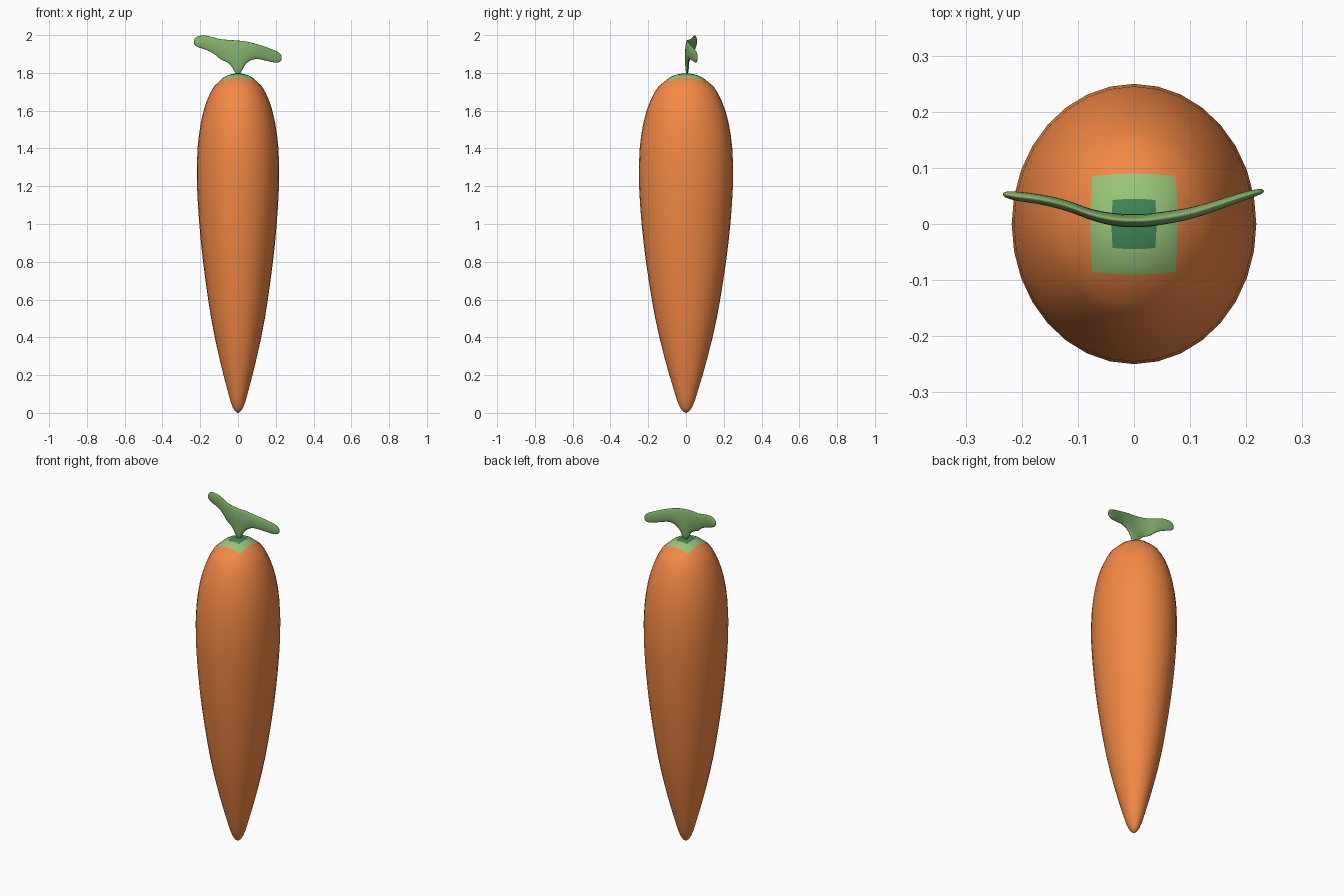
import bpy, bmesh, math

SEG = 32
RATIO = 0.873            # width / depth of the oval cross-section


def material(name, rgb):
    m = bpy.data.materials.new(name)
    m.diffuse_color = (*rgb, 1)
    return m


def loft(name, rings, mats, ring_mats=None):
    """Skin a list of equal-length point rings and cap both ends."""
    bm = bmesh.new()
    loops = [[bm.verts.new(p) for p in r] for r in rings]
    n = len(loops[0])
    for k, (a, b) in enumerate(zip(loops, loops[1:])):
        for i in range(n):
            j = (i + 1) % n
            f = bm.faces.new((a[i], a[j], b[j], b[i]))
            f.material_index = ring_mats[k] if ring_mats else 0
    bm.faces.new(loops[0][::-1])
    bm.faces.new(loops[-1]).material_index = ring_mats[-1] if ring_mats else 0
    bmesh.ops.recalc_face_normals(bm, faces=bm.faces)
    for f in bm.faces:
        f.smooth = True
    me = bpy.data.meshes.new(name)
    bm.to_mesh(me)
    bm.free()
    for m in mats:
        me.materials.append(m)
    ob = bpy.data.objects.new(name, me)
    bpy.context.collection.objects.link(ob)
    return ob


# Root: oval rings up the body, (half width in x, z)
profile = [(0.004, 0.0), (0.016, 0.01), (0.028, 0.03), (0.041, 0.065), (0.053, 0.11),
           (0.077, 0.2), (0.101, 0.3), (0.123, 0.4), (0.142, 0.5), (0.158, 0.6),
           (0.172, 0.7), (0.185, 0.8), (0.196, 0.9), (0.205, 1.0), (0.212, 1.1),
           (0.217, 1.2), (0.218, 1.3), (0.214, 1.4), (0.207, 1.47), (0.196, 1.54),
           (0.182, 1.6), (0.164, 1.655), (0.146, 1.695), (0.126, 1.73)]
crown = [(0.126, 1.73), (0.108, 1.75), (0.09, 1.766), (0.07, 1.78), (0.05, 1.789),
         (0.03, 1.795), (0.0, 1.798)]


def crown_z(r):
    for (r0, z0), (r1, z1) in zip(crown, crown[1:]):
        if r >= r1:
            return z0 + (z1 - z0) * (r0 - r) / (r0 - r1)
    return crown[-1][1]


angles = [2 * math.pi * i / SEG for i in range(SEG)]
rings = [[(w * math.cos(a), w / RATIO * math.sin(a), z) for a in angles] for w, z in profile]

# Crown: rounded-square rings that carry the green patches
for hx, hy in ((0.078, 0.09), (0.058, 0.066), (0.04, 0.045), (0.02, 0.022), (0.003, 0.003)):
    ring = []
    for a in angles:
        c, s = math.cos(a), math.sin(a)
        k = max(abs(c), abs(s)) ** 0.85
        x, y = hx * c / k, hy * s / k
        ring.append((x, y, crown_z(math.hypot(x, y * RATIO))))
    rings.append(ring)

orange = material("root_orange", (0.9, 0.25, 0.06))
light = material("crown_green", (0.31, 0.56, 0.19))
dark = material("crown_dark_green", (0.05, 0.24, 0.09))
loft("carrot_root", rings, [orange, light, dark], [0] * len(profile) + [1, 1, 2, 2, 2])

# Leaf: thin two-lobed blade, lofted sideways; (x, top z, bottom z, centre y, half thickness)
blade = [(-0.234, 1.972, 1.956, 0.053, 0.003), (-0.226, 1.99, 1.942, 0.052, 0.007),
         (-0.205, 1.999, 1.932, 0.049, 0.009), (-0.17, 2.0, 1.922, 0.045, 0.009),
         (-0.13, 1.99, 1.904, 0.036, 0.010), (-0.105, 1.982, 1.88, 0.028, 0.010),
         (-0.085, 1.979, 1.864, 0.019, 0.010), (-0.055, 1.977, 1.856, 0.011, 0.011),
         (-0.03, 1.976, 1.83, 0.007, 0.012), (-0.012, 1.975, 1.785, 0.006, 0.012),
         (0.012, 1.973, 1.785, 0.006, 0.012), (0.03, 1.971, 1.835, 0.007, 0.012),
         (0.055, 1.966, 1.86, 0.011, 0.012), (0.09, 1.957, 1.876, 0.016, 0.011),
         (0.13, 1.945, 1.868, 0.027, 0.010), (0.17, 1.93, 1.858, 0.041, 0.009),
         (0.2, 1.918, 1.852, 0.051, 0.008), (0.222, 1.905, 1.855, 0.057, 0.006),
         (0.232, 1.888, 1.868, 0.059, 0.003)]
leaf_rings = []
for x, top, bottom, y, t in blade:
    mid, half = (top + bottom) / 2, (top - bottom) / 2
    leaf_rings.append([(x, y + t * math.cos(2 * math.pi * i / 14),
                        mid + half * math.sin(2 * math.pi * i / 14)) for i in range(14)])
leaf = loft("leaf", leaf_rings, [material("leaf_green", (0.23, 0.45, 0.15))])
sub = leaf.modifiers.new("smooth", 'SUBSURF')
sub.levels = sub.render_levels = 1
